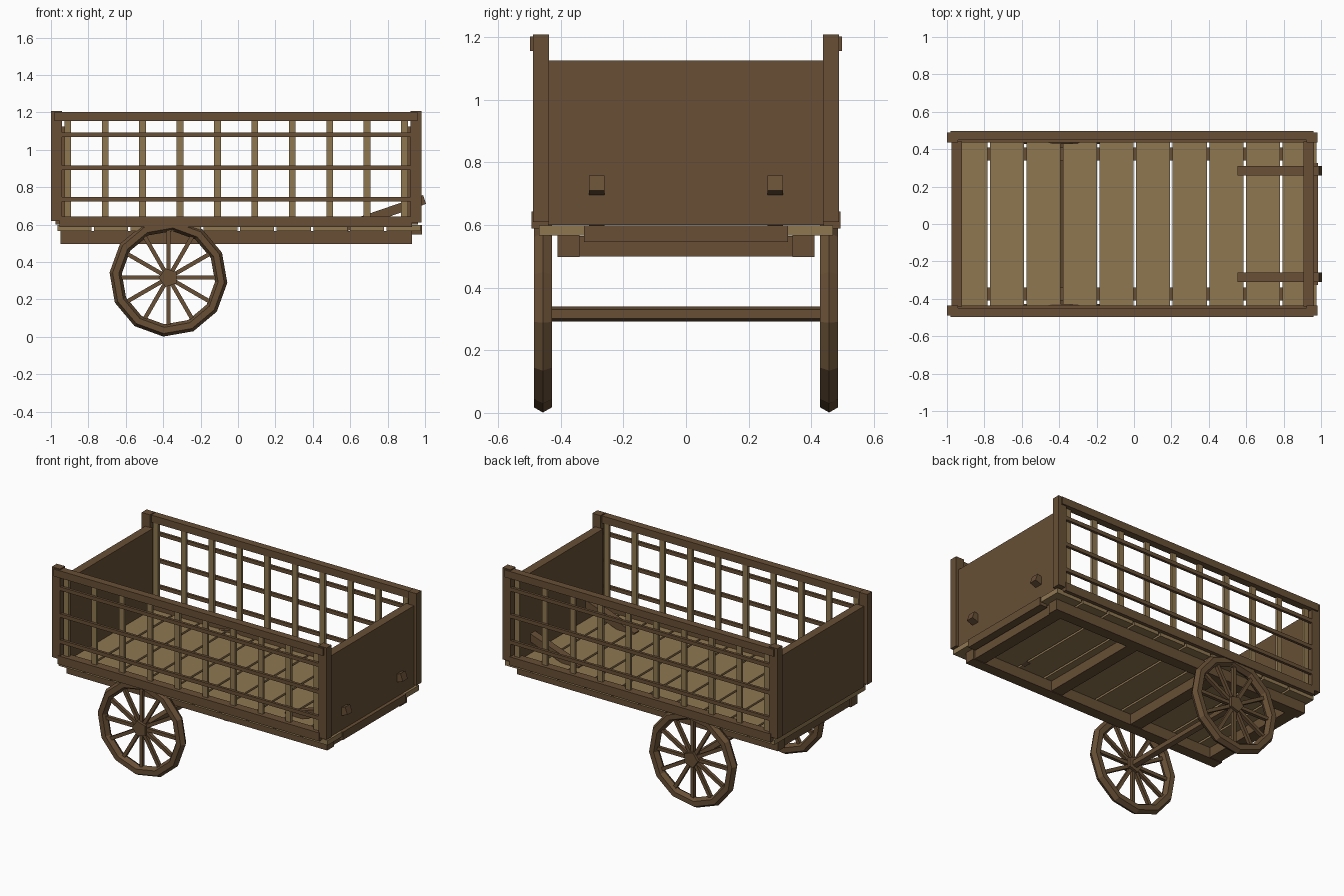
import bpy, math
from mathutils import Matrix, Vector

cube = bpy.data.objects.get("Cube")
if cube:
    bpy.data.objects.remove(cube, do_unlink=True)


def material(name, rgb):
    m = bpy.data.materials.new(name)
    m.use_nodes = True
    m.diffuse_color = (*rgb, 1)
    m.node_tree.nodes["Principled BSDF"].inputs["Base Color"].default_value = (*rgb, 1)
    return m


DARK = material("dark brown wood", (0.137, 0.078, 0.036))
LIGHT = material("light plank wood", (0.275, 0.185, 0.083))


def finish(name, mat):
    ob = bpy.context.object
    ob.name = name
    ob.data.materials.append(mat)
    return ob


def box(name, mat, x, y, z, tilt=0):
    """Box spanning the (min, max) ranges, optionally tilted about y."""
    spans = (x, y, z)
    bpy.ops.mesh.primitive_cube_add(size=1)
    ob = finish(name, mat)
    ob.data.transform(Matrix.Diagonal([b - a for a, b in spans] + [1]))
    ob.location = [(a + b) / 2 for a, b in spans]
    ob.rotation_euler.y = tilt
    return ob


def side_box(name, mat, x, y, z, tilt=0):
    """The same box on both sides of the cart."""
    box(name + "_right", mat, x, (-y[1], -y[0]), z, tilt)
    box(name + "_left", mat, x, y, z, tilt)


def rod(name, mat, sides, radius, y, centre, spin=0):
    """Prism lying along y."""
    bpy.ops.mesh.primitive_cylinder_add(vertices=sides, radius=radius, depth=y[1] - y[0])
    ob = finish(name, mat)
    ob.data.transform(Matrix.Rotation(math.pi / 2, 4, "X") @ Matrix.Rotation(spin, 4, "Z"))
    ob.location = (centre[0], (y[0] + y[1]) / 2, centre[1])
    return ob


# Undercarriage
side_box("chassis_beam", DARK, (-0.95, 0.93), (0.34, 0.41), (0.497, 0.566))
for i, x in enumerate((-0.9, -0.3, 0.3, 0.88)):
    box(f"cross_beam_{i}", DARK, (x - 0.04, x + 0.04), (-0.34, 0.34), (0.5, 0.565))
box("tail_bar", DARK, (0.93, 0.983), (-0.325, 0.325), (0.546, 0.598))

# Floor planks
for i in range(10):
    x = -0.875 + i * 0.1955
    box(f"floor_plank_{i}", LIGHT, (x - 0.091, x + 0.091), (-0.47, 0.47), (0.566, 0.598))

# End boards
box("front_end_board", DARK, (-0.975, -0.92), (-0.44, 0.44), (0.6, 1.125))
box("rear_end_board", DARK, (0.905, 0.962), (-0.44, 0.44), (0.6, 1.125))

# Side frames
side_box("front_post", DARK, (-1.0, -0.94), (0.437, 0.488), (0.62, 1.208))
side_box("rear_post", DARK, (0.922, 0.98), (0.437, 0.488), (0.61, 1.208))
side_box("top_rail", DARK, (-0.98, 0.96), (0.45, 0.498), (1.155, 1.202))
side_box("bottom_rail", DARK, (-0.955, 0.93), (0.437, 0.493), (0.588, 0.643))
for i, z in enumerate((0.735, 0.905, 1.08)):
    side_box(f"lattice_rail_{i}", DARK, (-0.945, 0.925), (0.47, 0.487), (z - 0.012, z + 0.012))
for i in range(10):
    x = -0.91 + i * 0.2
    side_box(f"lattice_slat_{i}", LIGHT, (x - 0.018, x + 0.018), (0.452, 0.47), (0.6, 1.16))

# Sloping braces through the rear board
side_box("rear_brace", DARK, (0.55, 1.01), (0.26, 0.31), (0.634, 0.684), -math.radians(19))

# Wheels and axle
HUB = (-0.372, 0.316)
rod("axle", DARK, 5, 0.025, (-0.43, 0.43), HUB, 0.3)
for side, y in (("right", -0.457), ("left", 0.457)):
    centre = Vector((HUB[0], y, HUB[1]))
    bpy.ops.mesh.primitive_torus_add(major_segments=12, minor_segments=6,
                                     major_radius=0.283, minor_radius=0.033)
    rim = finish(f"wheel_rim_{side}", DARK)
    rim.data.transform(Matrix.Rotation(math.pi / 2, 4, "X")
                       @ Matrix.Rotation(math.radians(-5), 4, "Z"))
    rim.location = centre
    rod(f"wheel_hub_{side}", DARK, 5, 0.052, (y - 0.028, y + 0.028), HUB, math.pi / 10)
    for k in range(12):
        a = k * math.pi / 6
        spoke = box(f"wheel_spoke_{side}_{k}", DARK, (-0.115, 0.115),
                    (-0.011, 0.011), (-0.011, 0.011), -a)
        spoke.location = centre + 0.15 * Vector((math.cos(a), 0, math.sin(a)))
